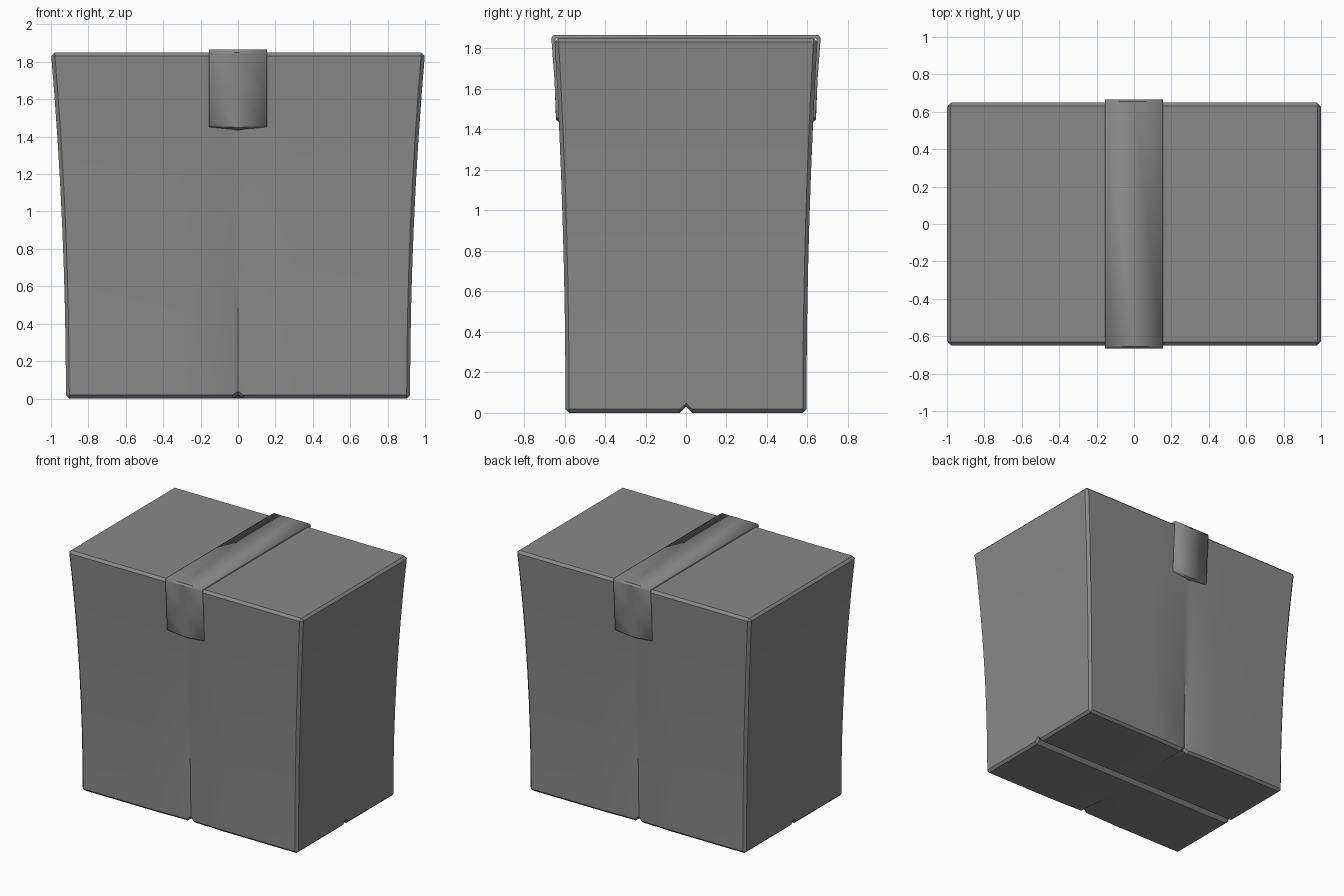
import bpy
import bmesh
from math import radians

if "Cube" in bpy.data.objects:
    bpy.data.objects.remove(bpy.data.objects["Cube"])

HEIGHT = 1.85

grey = bpy.data.materials.new("mid grey")
grey.use_nodes = True
grey.diffuse_color = (0.25, 0.25, 0.25, 1)
grey.node_tree.nodes["Principled BSDF"].inputs["Base Color"].default_value = grey.diffuse_color


def finish(bm, name, angle):
    mesh = bpy.data.meshes.new(name)
    bm.to_mesh(mesh)
    bm.free()
    mesh.materials.append(grey)
    obj = bpy.data.objects.new(name, mesh)
    bpy.context.collection.objects.link(obj)
    bpy.ops.object.select_all(action="DESELECT")
    obj.select_set(True)
    bpy.context.view_layer.objects.active = obj
    bpy.ops.object.shade_smooth_by_angle(angle=radians(angle))
    return obj


# Box body: bevelled block, cut into strips, then flared and creased
bm = bmesh.new()
bmesh.ops.create_cube(bm, size=1)
for v in bm.verts:
    v.co.x *= 1.84
    v.co.y *= 1.19
    v.co.z = (v.co.z + 0.5) * HEIGHT
bmesh.ops.bevel(bm, geom=bm.edges[:], offset=0.018, segments=1, affect="EDGES")


def cut(axis, position):
    co, no = [0, 0, 0], [0, 0, 0]
    co[axis], no[axis] = position, 1
    bmesh.ops.bisect_plane(bm, geom=bm.verts[:] + bm.edges[:] + bm.faces[:],
                           plane_co=co, plane_no=no)


for p in (-0.3, -0.03, 0, 0.03, 0.3):
    cut(0, p)
    cut(1, p)
for i in range(1, 8):
    cut(2, HEIGHT * i / 8)


def crease(d):
    """Depth weight of a soft valley with a sharp centre line."""
    d = abs(d)
    return max(0, 1 - d / 0.03) * 0.6 + max(0, 1 - d / 0.3) * 0.4


for v in bm.verts:
    x, y, z = v.co
    t = z / HEIGHT
    if z < 0.03:
        # Seam between the bottom flaps, and notches at the front and back
        v.co.z += 0.03 * max(0, 1 - abs(y) / 0.03)
        if abs(y) > 0.55:
            v.co.z += 0.02 * max(0, 1 - abs(x) / 0.03)
    if abs(y) > 0.57:
        # Vertical centre fold, fading towards the top
        v.co.y -= (1 if y > 0 else -1) * 0.022 * (1 - t) * crease(x)
    v.co.x *= 1 + 0.087 * t * t
    v.co.y *= 1 + 0.092 * t * t
finish(bm, "box_body", 30)

# Tape strip folded over the top, with pointed ends
half_path = [(0.622, 1.447), (0.642, 1.462), (0.65, 1.65), (0.665, 1.85), (0.655, 1.866)]
path = half_path + [(-y, z) for y, z in reversed(half_path)]
bm = bmesh.new()
rows = []
for y, z in path:
    rows.append([bm.verts.new((x, y, z - (0.014 if x == 0 and z < 1.5 else 0)))
                 for x in (-0.155, 0, 0.155)])
for a, b in zip(rows, rows[1:]):
    for i in range(2):
        bm.faces.new((a[i], a[i + 1], b[i + 1], b[i]))
bmesh.ops.recalc_face_normals(bm, faces=bm.faces[:])
top = max(bm.faces, key=lambda f: f.calc_center_median().z)
if top.normal.z < 0:
    bmesh.ops.reverse_faces(bm, faces=bm.faces[:])
tape = finish(bm, "tape_strip", 30)
solid = tape.modifiers.new("thickness", "SOLIDIFY")
solid.thickness = 0.02
solid.offset = -1
